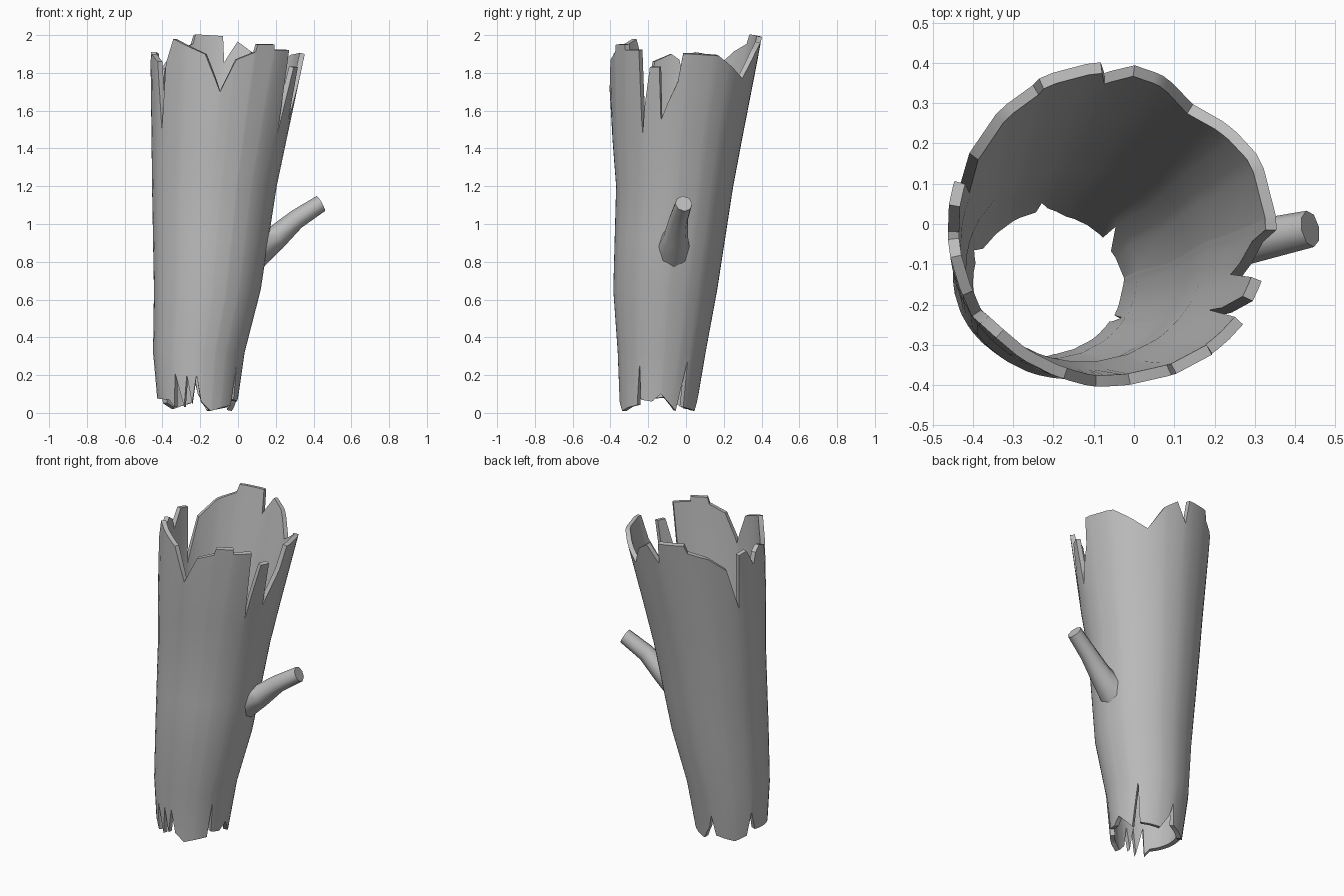
import bpy, bmesh, math
from mathutils import Vector

cube = bpy.data.objects.get("Cube")
if cube:
    bpy.data.objects.remove(cube)

bark = bpy.data.materials.new("grey_bark")
bark.use_nodes = True
bark.diffuse_color = (0.5, 0.5, 0.5, 1)
bark.node_tree.nodes["Principled BSDF"].inputs["Base Color"].default_value = (0.5, 0.5, 0.5, 1)

# Trunk outline: height, then min/max x and min/max y of the oval section
SECTIONS = [
    (0.0, -0.42, -0.01, -0.35, 0.05),
    (0.3, -0.45, 0.03, -0.36, 0.10),
    (0.65, -0.445, 0.12, -0.385, 0.165),
    (1.2, -0.455, 0.205, -0.37, 0.25),
    (1.65, -0.46, 0.30, -0.405, 0.335),
    (2.0, -0.465, 0.375, -0.40, 0.405),
]
# Splintered ends: angle in degrees, height
TOP_RIM = [
    (4, 1.9), (28, 1.89), (57, 1.77), (72, 1.91), (83, 1.96), (92, 1.85),
    (95, 1.99), (117, 2), (119, 1.95), (135, 1.91), (150, 1.82), (159, 1.55),
    (163, 1.9), (172, 1.91), (180, 1.8), (184, 1.87), (191, 1.9), (205, 1.86),
    (212, 1.5), (217, 1.85), (225, 1.98), (253, 1.9), (267, 1.7), (277, 1.87),
    (291, 1.91), (292, 1.95), (306, 1.95), (307, 1.92), (322, 1.92),
    (328, 1.48), (333, 1.83), (341, 1.83), (345, 1.55), (357, 1.75), (359, 1.9),
]
BOTTOM_RIM = [
    (3, 0.1), (28, 0.01), (38, 0.28), (41, 0.03), (75, 0.01), (90, 0.1),
    (95, 0.18), (100, 0.05), (130, 0.02), (150, 0.05), (158, 0.2), (165, 0.08),
    (225, 0.07), (234, 0.03), (238, 0.21), (250, 0.03), (255, 0.2), (262, 0.05),
    (268, 0.2), (275, 0.06), (290, 0.01), (310, 0.03), (327, 0.04), (330, 0.27),
    (333, 0.07), (350, 0.06),
]


def section(z):
    """Centre and radii of the trunk oval at a height."""
    for low, high in zip(SECTIONS, SECTIONS[1:]):
        if z <= high[0]:
            break
    t = (z - low[0]) / (high[0] - low[0])
    x0, x1, y0, y1 = (a + (b - a) * t for a, b in zip(low[1:], high[1:]))
    return (x0 + x1) / 2, (y0 + y1) / 2, (x1 - x0) / 2, (y1 - y0) / 2


def rim_height(rim, angle):
    """Height of a splintered edge, interpolated around the full circle."""
    loop = [(rim[-1][0] - 360, rim[-1][1])] + rim + [(rim[0][0] + 360, rim[0][1])]
    for (a0, z0), (a1, z1) in zip(loop, loop[1:]):
        if a0 <= angle <= a1:
            return z0 + (z1 - z0) * (angle - a0) / (a1 - a0)


def trunk_point(angle, z):
    cx, cy, rx, ry = section(z)
    a = math.radians(angle)
    return Vector((cx + rx * math.cos(a), cy + ry * math.sin(a), z))


def bridge(bm, rows, closed=True):
    """Quads between successive rings of vertices."""
    for low, high in zip(rows, rows[1:]):
        n = len(low)
        for i in range(n):
            j = (i + 1) % n
            bm.faces.new((low[i], low[j], high[j], high[i]))


def make_object(name, bm):
    bmesh.ops.recalc_face_normals(bm, faces=bm.faces)
    mesh = bpy.data.meshes.new(name)
    bm.to_mesh(mesh)
    bm.free()
    mesh.materials.append(bark)
    obj = bpy.data.objects.new(name, mesh)
    bpy.context.collection.objects.link(obj)
    bpy.ops.object.select_all(action='DESELECT')
    obj.select_set(True)
    bpy.context.view_layer.objects.active = obj
    return obj


# Hollow trunk: one column of points for every splinter corner
angles = sorted({a for a, z in TOP_RIM + BOTTOM_RIM} | {round(i * 22.5) for i in range(16)})
bm = bmesh.new()
rows = [[bm.verts.new(trunk_point(a, rim_height(BOTTOM_RIM, a))) for a in angles]]
for z in (0.32, 0.65, 0.92, 1.2, 1.45):
    rows.append([bm.verts.new(trunk_point(a, z)) for a in angles])
rows.append([bm.verts.new(trunk_point(a, rim_height(TOP_RIM, a))) for a in angles])
bridge(bm, rows)
trunk = make_object("hollow_trunk", bm)
wall = trunk.modifiers.new("wall", 'SOLIDIFY')
wall.thickness = 0.028
wall.offset = -1
bpy.ops.object.modifier_apply(modifier=wall.name)
bpy.ops.object.shade_smooth_by_angle(angle=math.radians(35))

# Branch stub: flared foot lying on the trunk wall, then tapering rings
SIDES = 8
turns = [2 * math.pi * i / SIDES for i in range(SIDES)]
bm = bmesh.new()
foot = []
for a in turns:
    y, z = -0.065 + 0.085 * math.cos(a), 0.87 + 0.11 * math.sin(a)
    cx, cy, rx, ry = section(z)
    x = cx + rx * math.sqrt(1 - ((y - cy) / ry) ** 2) - 0.012
    foot.append(bm.verts.new((x, y, z)))
rows = [foot]
for centre, direction, radius in (
    ((0.205, -0.055, 0.93), (1, 0.1, 0.6), 0.066),
    ((0.31, -0.04, 1.025), (1, 0.2, 0.65), 0.052),
    ((0.438, -0.012, 1.108), (1, 0.2, 0.55), 0.046),
):
    forward = Vector(direction).normalized()
    side = Vector((0, 0, 1)).cross(forward).normalized()
    up = forward.cross(side)
    rows.append([bm.verts.new(Vector(centre) + radius * (side * math.cos(a) + up * math.sin(a)))
                 for a in turns])
bridge(bm, rows)
bm.faces.new(rows[-1])
make_object("branch_stub", bm)
bpy.ops.object.shade_smooth_by_angle(angle=math.radians(48))
